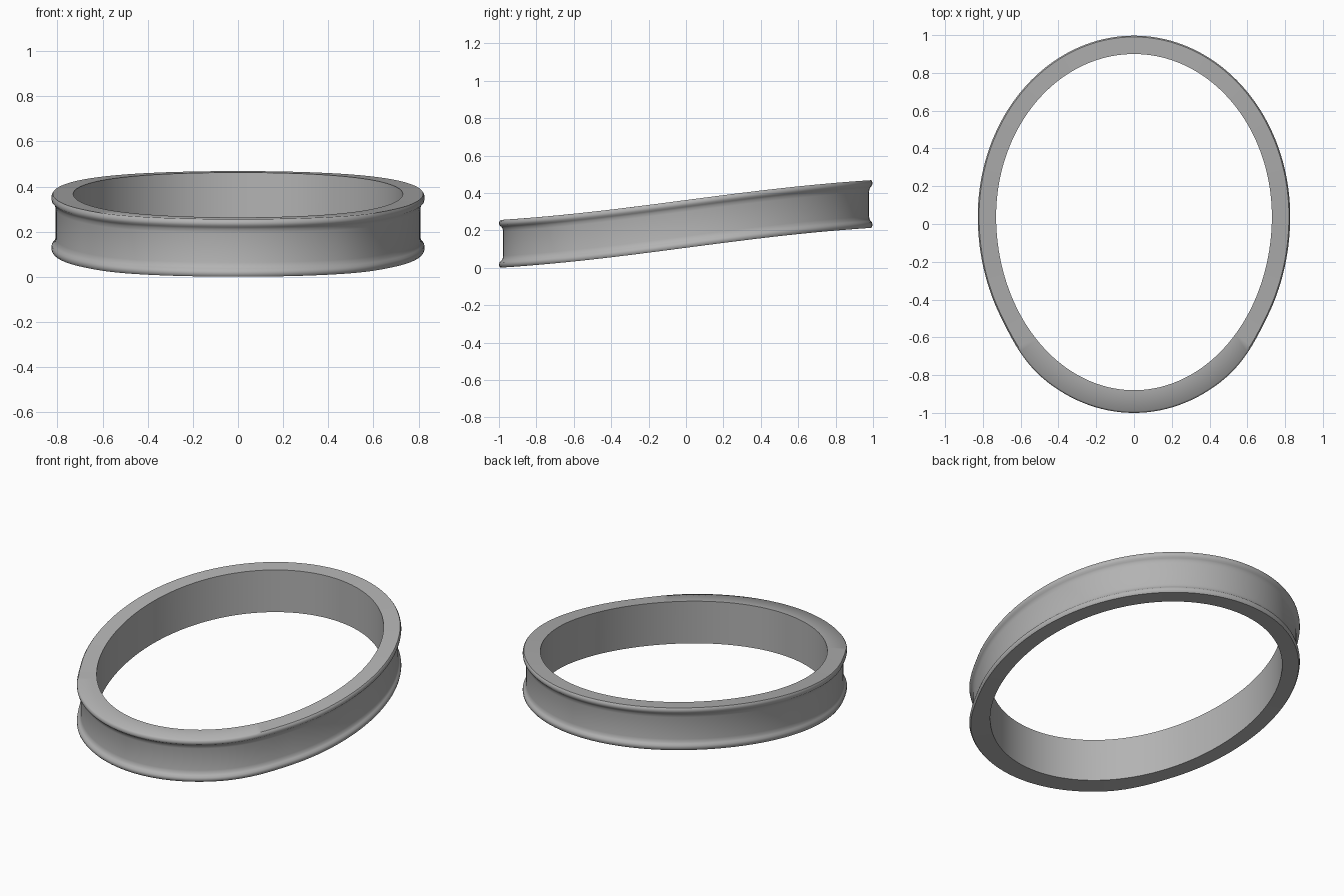
import bpy, bmesh, math

cube = bpy.data.objects.get("Cube")
if cube:
    bpy.data.objects.remove(cube, do_unlink=True)

SEGMENTS = 160
CENTRE_Y = 0.04
HALF_WIDTH, BACK, FRONT = 0.73, 0.86, 0.92

# Cross-section: share of wall thickness outward, height above the lower edge
lip = [(0.0, 0.0), (0.93, 0.0), (0.98, 0.007), (1.0, 0.017), (0.98, 0.028),
       (0.90, 0.036), (0.84, 0.046), (0.81, 0.062)]
HEIGHT = 0.255
profile = lip + [(u, HEIGHT - h) for u, h in reversed(lip)]


def smoothstep(a, b, v):
    t = min(max((v - a) / (b - a), 0), 1)
    return t * t * (3 - 2 * t)


def ring_point(angle, share, height):
    """Offset the egg-shaped inner outline, then lift it toward the back."""
    c, s = math.cos(angle), math.sin(angle)
    length = BACK if s > 0 else FRONT
    nx, ny = c / HALF_WIDTH, s / length
    n = math.hypot(nx, ny)
    x, y = HALF_WIDTH * c, CENTRE_Y + length * s
    wall = 0.097 + 0.023 * smoothstep(-0.45, -0.74, y)
    x += nx / n * wall * share
    y += ny / n * wall * share
    rise = 0.107 * (1 + 0.6 * y + 0.4 * math.sin(y * math.pi / 2))
    return x, y, rise + height


# Sweep the cross-section round the ring
bm = bmesh.new()
rings = [[bm.verts.new(ring_point(2 * math.pi * i / SEGMENTS, u, h))
          for u, h in profile] for i in range(SEGMENTS)]
for i, ring in enumerate(rings):
    following = rings[(i + 1) % SEGMENTS]
    for j in range(len(profile)):
        k = (j + 1) % len(profile)
        bm.faces.new((ring[j], following[j], following[k], ring[k]))
bmesh.ops.recalc_face_normals(bm, faces=bm.faces)
mesh = bpy.data.meshes.new("grooved_ring")
bm.to_mesh(mesh)
bm.free()

# Plain grey finish
grey = bpy.data.materials.new("mid_grey")
grey.use_nodes = True
colour = (0.45, 0.45, 0.45, 1)
grey.diffuse_color = colour
grey.node_tree.nodes["Principled BSDF"].inputs["Base Color"].default_value = colour
mesh.materials.append(grey)

band = bpy.data.objects.new("grooved_ring", mesh)
bpy.context.collection.objects.link(band)
bpy.context.view_layer.objects.active = band
band.select_set(True)
bpy.ops.object.shade_smooth_by_angle(angle=math.radians(50))
